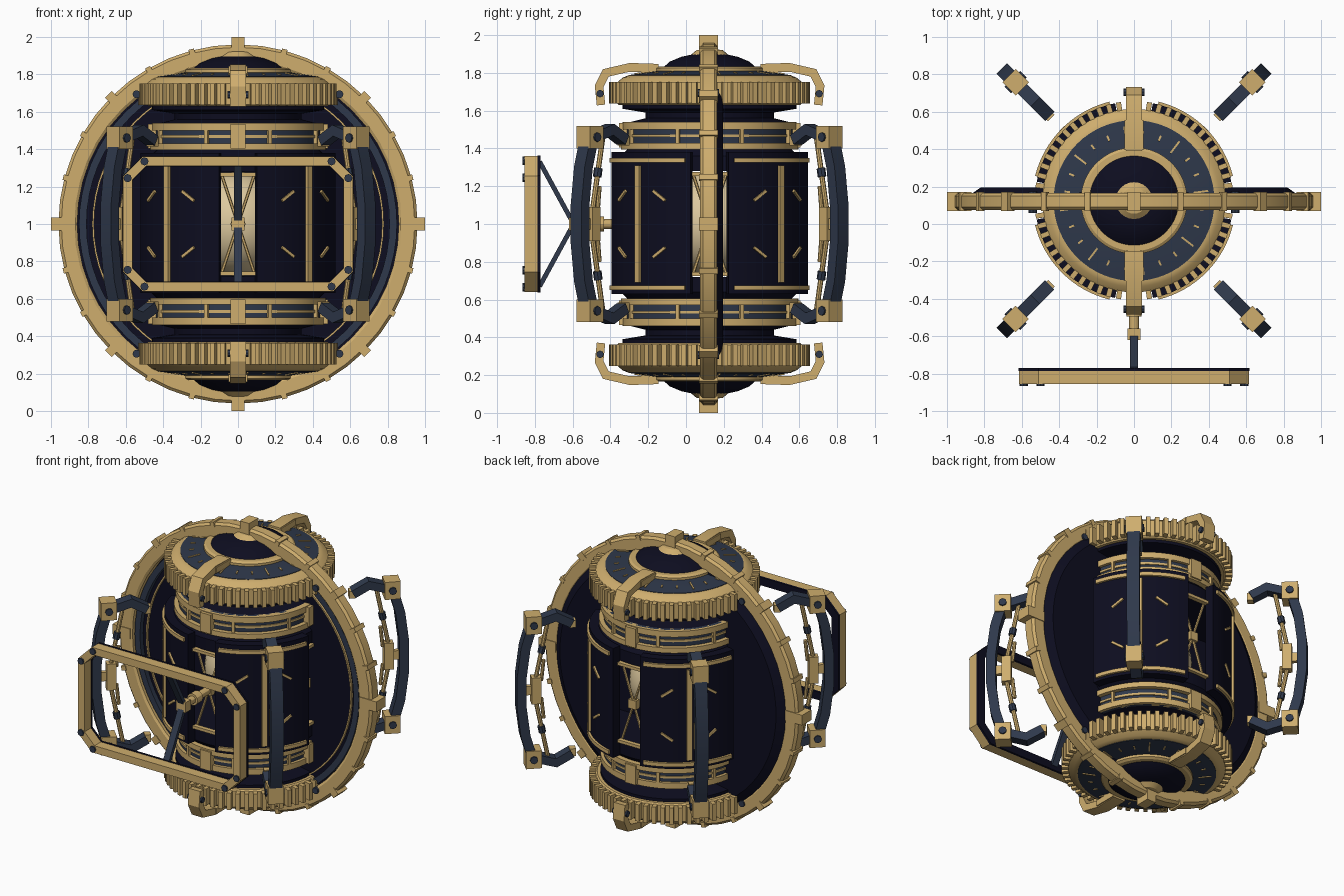
import bpy, bmesh, math
from math import radians, pi, cos, sin
from mathutils import Matrix, Vector

cube = bpy.data.objects.get("Cube")
if cube:
    bpy.data.objects.remove(cube, do_unlink=True)


def material(name, rgb):
    m = bpy.data.materials.new(name)
    m.use_nodes = True
    m.diffuse_color = (*rgb, 1)
    m.node_tree.nodes["Principled BSDF"].inputs["Base Color"].default_value = (*rgb, 1)
    return m


GOLD = material("brass", (0.62, 0.42, 0.155))
SLATE = material("slate blue", (0.028, 0.040, 0.070))
DARK = material("midnight navy", (0.004, 0.004, 0.014))
CREAM = material("pale brass", (0.72, 0.58, 0.34))

CENTRE = Matrix.Translation((0, 0.125, 1))
FACING = CENTRE @ Matrix.Rotation(pi / 2, 4, 'X')   # local z points to the front


def spun(deg, base=CENTRE):
    return base @ Matrix.Rotation(radians(deg), 4, 'Z')


def finish(name, bm, mat, M):
    bmesh.ops.remove_doubles(bm, verts=bm.verts, dist=1e-5)
    bmesh.ops.recalc_face_normals(bm, faces=bm.faces)
    me = bpy.data.meshes.new(name)
    bm.to_mesh(me)
    bm.free()
    me.materials.append(mat)
    me.shade_smooth()
    me.set_sharp_from_angle(angle=radians(30))
    ob = bpy.data.objects.new(name, me)
    bpy.context.collection.objects.link(ob)
    ob.matrix_world = M
    return ob


def box(name, size, loc, mat, M=CENTRE, rot=Matrix()):
    bm = bmesh.new()
    bmesh.ops.create_cube(bm, size=1, matrix=Matrix.Translation(loc) @ rot @ Matrix.Diagonal((*size, 1)))
    return finish(name, bm, mat, M)


def rod(name, p, q, r, mat, M=CENTRE, sides=8):
    p, q = Vector(p), Vector(q)
    d = q - p
    T = Matrix.Translation((p + q) / 2) @ d.to_track_quat('Z', 'Y').to_matrix().to_4x4()
    bm = bmesh.new()
    bmesh.ops.create_cone(bm, cap_ends=True, segments=sides, radius1=r, radius2=r, depth=d.length, matrix=T)
    return finish(name, bm, mat, M)


def lathe(name, profile, mat, M=CENTRE, seg=64, a0=0, a1=360, flip=1):
    """Spin a closed (radius, height) outline about z, fully or as an arc."""
    full = a1 - a0 == 360
    bm = bmesh.new()
    rows = []
    for i in range(seg + 1):
        a = radians(a0 + (a1 - a0) * i / seg)
        rows.append([bm.verts.new((r * cos(a), r * sin(a), h * flip)) for r, h in profile])
    n = len(profile)
    for u, v in zip(rows, rows[1:]):
        for j in range(n):
            k = (j + 1) % n
            if profile[j][0] or profile[k][0]:
                bm.faces.new((u[j], u[k], v[k], v[j]))
    if not full:
        bm.faces.new(rows[0])
        bm.faces.new(rows[-1])
    return finish(name, bm, mat, M)


def band(r0, r1, h0, h1):
    return [(r0, h0), (r1, h0), (r1, h1), (r0, h1)]


def strip(name, pts, thick, width, mat, M=CENTRE, closed=False):
    """Flat bar with mitred corners following a path in the local xz plane."""
    pts = [Vector(p) for p in pts]
    n = len(pts)
    bm = bmesh.new()
    rows = []
    for i, p in enumerate(pts):
        a = p - pts[i - 1] if i or closed else pts[1] - p
        b = pts[(i + 1) % n] - p if i < n - 1 or closed else a
        na = Vector((-a.y, a.x)).normalized()
        nb = Vector((-b.y, b.x)).normalized()
        m = (na + nb).normalized()
        m *= thick / 2 / m.dot(na)
        rows.append([bm.verts.new((c.x, y, c.y)) for c, y in
                     ((p + m, -width / 2), (p - m, -width / 2), (p - m, width / 2), (p + m, width / 2))])
    for i in range(n if closed else n - 1):
        u, v = rows[i], rows[(i + 1) % n]
        for j in range(4):
            bm.faces.new((u[j], u[j - 1], v[j - 1], v[j]))
    if not closed:
        bm.faces.new(rows[0])
        bm.faces.new(rows[-1])
    return finish(name, bm, mat, M)


# Great upright ring with its backing disc
lathe("great_ring", [(0.86, -0.03), (0.875, -0.04), (0.945, -0.04), (0.96, -0.025),
                     (0.96, 0.035), (0.945, 0.05), (0.875, 0.05), (0.86, 0.04)], GOLD, FACING, 48)
lathe("backing_disc", [(0, -0.005), (0.87, -0.005), (0.87, -0.035), (0.82, -0.07), (0, -0.07)], DARK, FACING)
lathe("inner_slate_ring", band(0.81, 0.85, -0.01, 0.03), SLATE, FACING)
lathe("inner_brass_line", band(0.77, 0.78, -0.01, 0.01), GOLD, FACING)
for i in range(24):
    M = spun(i * 15, FACING)
    if i % 6 == 0:
        box("ring_tab", (0.13, 0.07, 0.1), (0.935, 0, 0.005), GOLD, M)
    elif i % 3 == 0:
        box("ring_lug", (0.05, 0.05, 0.1), (0.955, 0, 0.005), GOLD, M)
    else:
        box("ring_clip", (0.035, 0.03, 0.1), (0.95, 0, 0.005), GOLD, M)
for a in (52, 128, 232, 308):
    rod("ring_bolt", (0.88, 0, -0.05), (0.88, 0, 0.065), 0.022, SLATE, spun(a, FACING))

# Glowing core
lathe("core_sphere", [(0.28 * sin(t * pi / 16), 0.28 * cos(t * pi / 16)) for t in range(17)], CREAM, seg=32)

# Four curved body panels with brass trim
for q in range(4):
    M = spun(45 + q * 90)
    lathe("body_panel", band(0.47, 0.53, -0.37, 0.38), DARK, M, 16, -34, 34)
    box("panel_post", (0.03, 0.035, 0.62), (0.53, 0, 0), GOLD, M)
    for s in (1, -1):
        lathe("panel_trim", band(0.52, 0.545, 0.325, 0.35), GOLD, M, 16, -31, 31, s)
        for t in (1, -1):
            box("panel_dash", (0.016, 0.09, 0.015), (0.533, 0, 0.15 * s), GOLD, M @ Matrix.Rotation(radians(15 * t), 4, 'Z'),
                Matrix.Rotation(radians(-35 * s * t), 4, 'X'))
    # Lattice in the gap between panels
    G = spun(q * 90)
    for t in (1, -1):
        rod("lattice_rod", (0.44, -0.09 * t, -0.27), (0.44, 0.09 * t, 0.27), 0.009, GOLD, G, 6)
        box("window_sill", (0.03, 0.2, 0.02), (0.47, 0, 0.265 * t), GOLD, G)
    box("lattice_boss", (0.04, 0.06, 0.06), (0.44, 0, 0), GOLD, G)

# Upper and lower stacks: neck, collar, gear, dial and dome
TEETH = 60
for s in (1, -1):
    lathe("neck", [(0, 0.28), (0.47, 0.28), (0.47, 0.36), (0.42, 0.41), (0.42, 0.54), (0.34, 0.56), (0.34, 0.59),
                   (0.46, 0.61), (0.46, 0.66), (0, 0.66)], DARK, flip=s)
    lathe("collar_drum", band(0.3, 0.44, 0.41, 0.54), SLATE, flip=s)
    for lo, hi, r in ((0.395, 0.43, 0.47), (0.46, 0.475, 0.447), (0.5, 0.54, 0.46)):
        lathe("collar_band", band(0.4, r, lo, hi), GOLD, flip=s)
    for q in range(4):
        box("collar_lug", (0.05, 0.08, 0.13), (0.455, 0, 0.47 * s), GOLD, spun(q * 90))
        for t in (-22, 22):
            box("collar_stud", (0.02, 0.02, 0.08), (0.45, 0, 0.465 * s), GOLD, spun(q * 90 + t))

    lathe("gear_hub", [(0.2, 0.63), (0.48, 0.63), (0.49, 0.64), (0.49, 0.75), (0.46, 0.775), (0.435, 0.785),
                       (0.2, 0.785)], GOLD, flip=s)
    for i in range(TEETH):
        box("gear_tooth", (0.08, 0.027, 0.115), (0.492, 0, 0.695 * s), GOLD, spun((i + 0.5) * 360 / TEETH))
    lathe("dial_face", [(0.2, 0.76), (0.43, 0.76), (0.43, 0.788), (0.28, 0.81), (0.2, 0.81)], SLATE, flip=s)
    for i in range(24):
        long = i % 3 == 0
        box("dial_tick", (0.08 if long else 0.03, 0.01, 0.008), (0.36, 0, 0.8 * s), GOLD, spun(i * 15 + 7.5),
            Matrix.Rotation(radians(8 * s), 4, 'Y'))
    lathe("dome_rim", [(0.23, 0.78), (0.285, 0.78), (0.285, 0.825), (0.27, 0.835), (0.23, 0.835)], GOLD, flip=s)
    lathe("dome", [(0, 0.78), (0.25, 0.78), (0.25, 0.825), (0.21, 0.86), (0.15, 0.885), (0.08, 0.9), (0, 0.9)],
          DARK, flip=s)
    lathe("dome_cap", [(0, 0.87), (0.1, 0.87), (0.1, 0.895), (0.07, 0.92), (0, 0.93)], GOLD, seg=24, flip=s)

    # Clamps over the gear at front and back
    for a in (90, -90):
        M = spun(a)
        strip("gear_clamp", [(0.27, 0.825 * s), (0.42, 0.83 * s), (0.55, 0.8 * s), (0.585, 0.73 * s), (0.575, 0.63 * s)],
              0.045, 0.085, GOLD, M)
        box("clamp_pad", (0.16, 0.1, 0.04), (0.35, 0, 0.825 * s), GOLD, M)
        rod("clamp_pin", (0.58, -0.055, 0.69 * s), (0.58, 0.055, 0.69 * s), 0.02, SLATE, M)

# Four arched side handles on the diagonals
for q in range(4):
    M = spun(45 + q * 90)
    strip("handle_bar", [(0.9, 0.46), (0.945, 0.3), (0.97, 0.1), (0.97, -0.1), (0.945, -0.3), (0.9, -0.46)],
          0.06, 0.08, SLATE, M)
    box("handle_grip", (0.06, 0.055, 0.18), (0.875, 0, 0), GOLD, M)
    box("grip_link", (0.08, 0.03, 0.06), (0.92, 0, 0), GOLD, M)
    for s in (1, -1):
        box("handle_corner", (0.1, 0.1, 0.12), (0.895, 0, 0.46 * s), GOLD, M)
        rod("corner_bolt", (0.895, -0.06, 0.46 * s), (0.895, 0.06, 0.46 * s), 0.025, SLATE, M)
        strip("handle_arm", [(0.88, 0.46 * s), (0.75, 0.5 * s), (0.65, 0.445 * s)], 0.055, 0.07, SLATE, M)
        box("arm_tip", (0.04, 0.05, 0.05), (0.645, 0, 0.44 * s), GOLD, M)
        rod("tie_rod", (0.875, 0, 0.08 * s), (0.8, 0, 0.46 * s), 0.014, GOLD, M)
        rod("tie_sleeve", (0.842, 0, 0.25 * s), (0.833, 0, 0.295 * s), 0.023, SLATE, M)
        rod("tie_plate", (0.84, 0, 0.06 * s), (0.825, 0, 0.2 * s), 0.012, GOLD, M)

# Front frame with bolts, struts and hub
W, H, C = 0.59, 0.335, 0.09
outline = [(W, H - C), (W - C, H), (C - W, H), (-W, H - C), (-W, C - H), (C - W, -H), (W - C, -H), (W, C - H)]
FRAME = CENTRE @ Matrix.Translation((0, -0.945, 0))
strip("front_frame", outline, 0.05, 0.07, GOLD, FRAME, True)
strip("frame_backing", outline, 0.055, 0.015, DARK, FRAME @ Matrix.Translation((0, 0.042, 0)), True)
for x, z in outline:
    rod("frame_bolt", (x, -0.045, z), (x, 0.03, z), 0.022, SLATE, FRAME)
for s in (1, -1):
    strip("frame_strut", [(0.9, 0.33 * s), (0.72, 0)], 0.025, 0.045, SLATE, spun(-90))
box("strut_hub", (0.06, 0.07, 0.07), (0.715, 0, 0), GOLD, spun(-90))
rod("hub_shaft", (0.42, 0, 0), (0.72, 0, 0), 0.026, GOLD, spun(-90), 12)
rod("hub_collar", (0.56, 0, 0), (0.62, 0, 0), 0.04, GOLD, spun(-90), 12)
